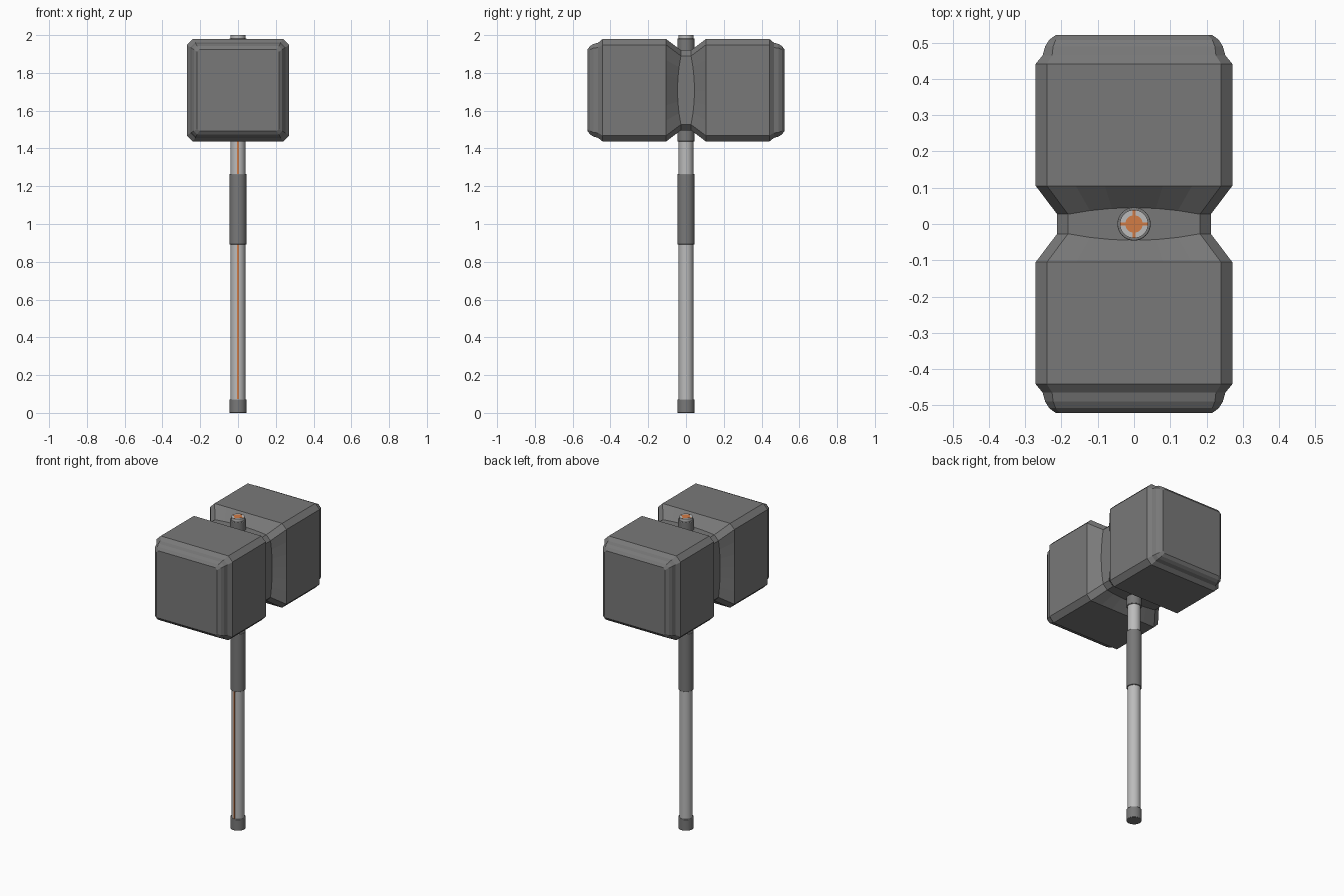
import bpy, bmesh, math

if "Cube" in bpy.data.objects:
    bpy.data.objects.remove(bpy.data.objects["Cube"])

HEAD_Z = 1.708


def material(name, rgb):
    m = bpy.data.materials.new(name)
    m.diffuse_color = (*rgb, 1)
    m.use_nodes = True
    m.node_tree.nodes["Principled BSDF"].inputs["Base Color"].default_value = m.diffuse_color
    return m


DARK = material("dark_metal", (0.19, 0.19, 0.19))
LIGHT = material("light_shaft", (0.5, 0.5, 0.5))
ORANGE = material("orange", (0.65, 0.2, 0.06))


def finish(bm, name, mat):
    bmesh.ops.recalc_face_normals(bm, faces=bm.faces)
    me = bpy.data.meshes.new(name)
    bm.to_mesh(me)
    bm.free()
    ob = bpy.data.objects.new(name, me)
    bpy.context.collection.objects.link(ob)
    me.materials.append(mat)
    return ob


def section(half, chamfer, n=6):
    """Chamfered square in x/z, n segments per straight side."""
    pts = []
    s = half - chamfer
    for q in range(4):
        c, d = round(math.cos(q * math.pi / 2)), round(math.sin(q * math.pi / 2))
        for i in range(n + 1):
            t = -1 + 2 * i / n
            x, z = half, s * t
            pts.append((x * c - z * d, x * d + z * c, t))
    return pts


def loft(name, rings, mat):
    """Rings: (y, half size, chamfer, how far y pulls in at the corners)."""
    bm = bmesh.new()
    loops = []
    for y, half, ch, bow in rings:
        loops.append([bm.verts.new((x, y * (1 - bow * t * t), HEAD_Z + z))
                      for x, z, t in section(half, ch)])
    for a, b in zip(loops, loops[1:]):
        for i in range(len(a)):
            j = (i + 1) % len(a)
            bm.faces.new((a[i], a[j], b[j], b[i]))
    bm.faces.new(loops[0])
    bm.faces.new(loops[-1])
    return finish(bm, name, mat)


def cylinder(name, r, z0, z1, mat, bevel=0.0):
    bpy.ops.mesh.primitive_cylinder_add(vertices=32, radius=r, depth=z1 - z0,
                                        location=(0, 0, (z0 + z1) / 2))
    ob = bpy.context.object
    ob.name = name
    ob.data.materials.append(mat)
    if bevel:
        mod = ob.modifiers.new("edge", 'BEVEL')
        mod.width = bevel
        mod.segments = 2
    bpy.ops.object.shade_smooth_by_angle(angle=math.radians(35))
    return ob


def box(name, size, loc, mat):
    bpy.ops.mesh.primitive_cube_add(size=1, location=loc)
    ob = bpy.context.object
    ob.name = name
    ob.scale = size
    ob.data.materials.append(mat)


# Head: two chamfered blocks with rounded striking faces and a narrow waist
half_profile = [(0.045, 0.212, 0.03, 0.4), (0.105, 0.271, 0.031, 0),
                (0.442, 0.271, 0.031, 0), (0.465, 0.252, 0.026, 0),
                (0.49, 0.245, 0.022, 0), (0.508, 0.234, 0.018, 0),
                (0.521, 0.216, 0.012, 0)]
rings = [(-y, h, c, b) for y, h, c, b in reversed(half_profile)] + half_profile
loft("hammer_head", rings, DARK)

# Shaft with its fittings
cylinder("shaft", 0.039, 0.01, 2.0, LIGHT)
cylinder("pommel", 0.045, 0.0, 0.072, DARK, 0.003)
cylinder("grip", 0.045, 0.892, 1.265, DARK, 0.002)
cylinder("lower_collar", 0.045, 1.437, 1.51, DARK, 0.003)
cylinder("upper_collar", 0.046, 1.91, 1.982, DARK, 0.003)

# Orange accents: front stripe and top cross
box("front_stripe", (0.009, 0.004, 1.365), (0, -0.038, 0.755), ORANGE)
cylinder("top_dot", 0.024, 1.99, 2.001, ORANGE)
box("top_cross_x", (0.076, 0.007, 0.004), (0, 0, 1.999), ORANGE)
box("top_cross_y", (0.007, 0.076, 0.004), (0, 0, 1.999), ORANGE)
